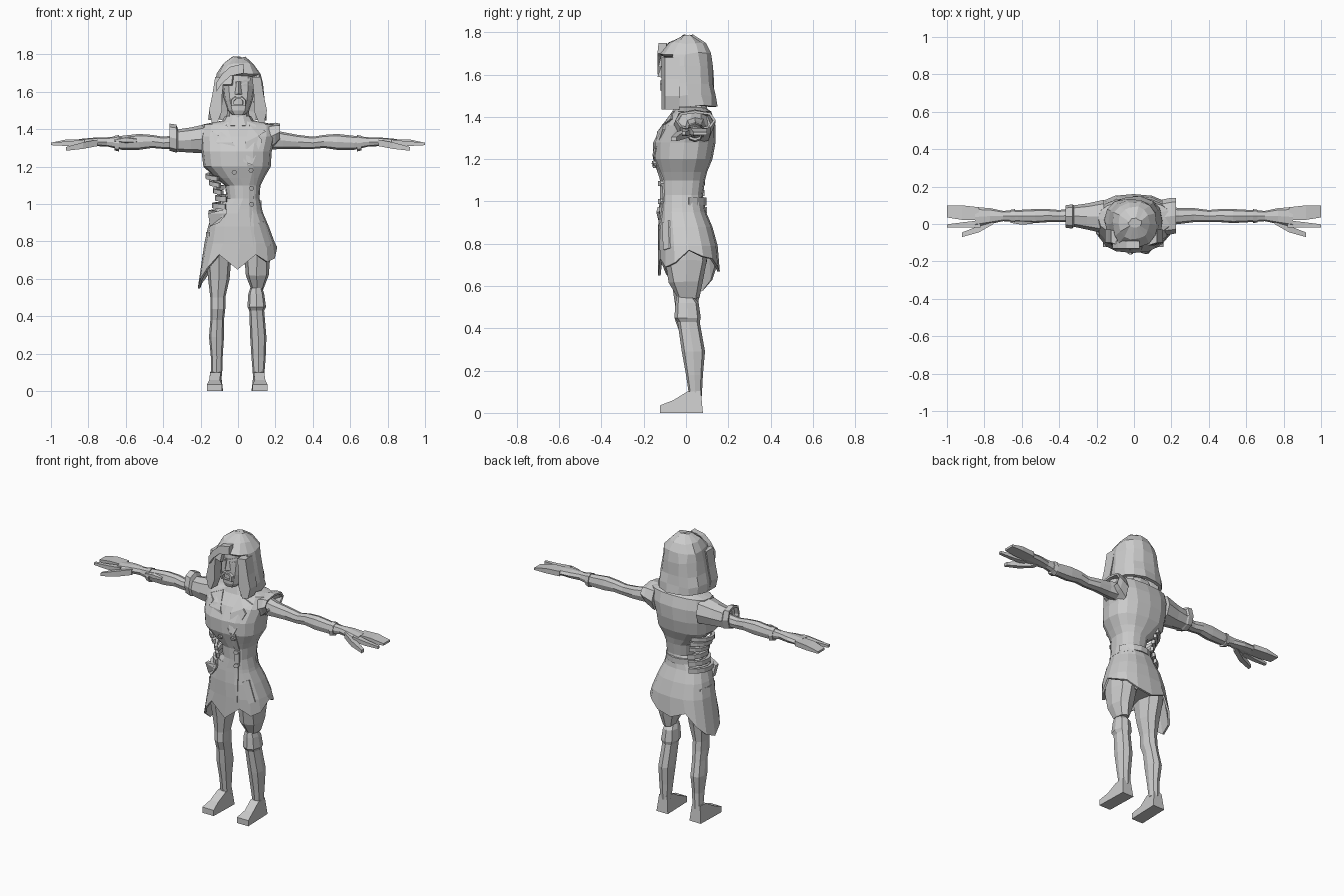
import bpy, bmesh, math, random
from mathutils import Vector
from mathutils.bvhtree import BVHTree

random.seed(4)
grey = bpy.data.materials.new("plain_grey")
grey.diffuse_color = (0.6, 0.6, 0.6, 1)


def add(name, bm, thickness=0):
    bmesh.ops.recalc_face_normals(bm, faces=bm.faces)
    me = bpy.data.meshes.new(name)
    bm.to_mesh(me)
    bm.free()
    me.materials.append(grey)
    ob = bpy.data.objects.new(name, me)
    bpy.context.collection.objects.link(ob)
    if thickness:
        mod = ob.modifiers.new("thickness", 'SOLIDIFY')
        mod.thickness, mod.offset = thickness, -1
    return ob


def skin(name, rings, cap0=True, cap1=True, thickness=0, keep=None, jitter=0):
    """Skin a list of equal point rings; keep(i, j) may leave holes."""
    bm = bmesh.new()
    rows = [[bm.verts.new(Vector(p) + Vector([random.uniform(-jitter, jitter) for _ in range(3)]))
             for p in r] for r in rings]
    n = len(rows[0])
    for i in range(len(rows) - 1):
        for j in range(n):
            if keep is None or keep(i, j):
                k = (j + 1) % n
                bm.faces.new((rows[i][j], rows[i][k], rows[i + 1][k], rows[i + 1][j]))
    if cap0:
        bm.faces.new(rows[0])
    if cap1:
        bm.faces.new(rows[-1])
    return add(name, bm, thickness)


def ring(axis, t, a0, a1, b0, b1, n=8, e=0.8):
    """Superellipse between bounds, across the z or x axis."""
    pts = []
    for j in range(n):
        th = 2 * math.pi * (j + (0.5 if n == 4 else 0)) / n
        c, s = math.cos(th), math.sin(th)
        u = math.copysign(abs(c) ** e, c) if abs(c) > 1e-6 else 0
        v = math.copysign(abs(s) ** e, s) if abs(s) > 1e-6 else 0
        a, b = (a0 + a1) / 2 + u * (a1 - a0) / 2, (b0 + b1) / 2 + v * (b1 - b0) / 2
        pts.append((a, b, t) if axis == 'z' else (t, a, b))
    return pts


def loft(name, axis, rows, n=8, e=0.8, sx=1, **kw):
    rings = [ring(axis, *r, n=n, e=e) for r in rows]
    return skin(name, [[(sx * x, y, z) for x, y, z in r] for r in rings], **kw)


def plate(name, target, pts, t=0.009):
    """Flat patch in x and z, laid on the front of a part."""
    bm = bmesh.new()
    tree = BVHTree.FromPolygons([v.co for v in target.data.vertices],
                                [p.vertices[:] for p in target.data.polygons])
    front, back = [], []
    for x, z in pts:
        hit = tree.ray_cast(Vector((x, -1, z)), Vector((0, 1, 0)))[0]
        y = hit.y if hit else -0.08
        front.append(bm.verts.new((x, y - t, z)))
        back.append(bm.verts.new((x, y + 0.01, z)))
    bm.faces.new(front)
    bm.faces.new(back)
    for i in range(len(pts)):
        k = (i + 1) % len(pts)
        bm.faces.new((front[i], front[k], back[k], back[i]))
    bmesh.ops.triangulate(bm, faces=[f for f in bm.faces if len(f.verts) > 4])
    return add(name, bm)


def band(name, cx, cy, z, rx, ry, a0, a1, h, t, drop=0, steps=6):
    """Curved strip around the body, angles in degrees from +x."""
    rings = []
    for i in range(steps + 1):
        a = math.radians(a0 + (a1 - a0) * i / steps)
        zz = z + drop * i / steps
        rings.append([(cx + (rx + d) * math.cos(a), cy + (ry + d) * math.sin(a), zz + q)
                      for d, q in ((0, -h), (t, -h), (t, h), (0, h))])
    return skin(name, rings)


# coat body, torn away at the waist on one side
coat = loft("coat_body", 'z', [
    (1.445, -.09, .09, -.05, .09), (1.425, -.19, .20, -.06, .12), (1.36, -.2, .2, -.115, .14),
    (1.28, -.195, .18, -.155, .14), (1.2, -.185, .175, -.155, .125), (1.14, -.12, .14, -.135, .1),
    (1.1, -.07, .12, -.122, .09), (1.03, -.06, .115, -.12, .08), (.97, -.12, .13, -.125, .09)], n=16)

# skirt with a ragged hem
hem = [.77, .74, .73, .69, .67, .71, .63, .58, .55, .60, .66, .73, .65, .73, .69, .71]
rows = [ring('z', *r, n=16) for r in [
    (1.0, -.1, .12, -.122, .085), (.95, -.135, .135, -.127, .095), (.88, -.16, .165, -.132, .125),
    (.79, -.18, .198, -.132, .15), (.7, -.215, .21, -.132, .16)]]
rows[-1] = [(x, y, hem[j]) for j, (x, y, z) in enumerate(rows[-1])]
skirt = skin("coat_skirt", rows, False, False, thickness=0.012)

# collar, lapels, front edge, pocket, buttons
loft("collar", 'z', [(1.42, -.1, .1, -.07, .11), (1.47, -.07, .07, -.05, .095)], n=10,
     cap0=False, cap1=False, thickness=0.012)
plate("lapel_a", coat, [(-.06, 1.425), (-.14, 1.39), (-.1, 1.365), (-.12, 1.33), (.055, 1.21), (-.03, 1.33)])
plate("lapel_b", coat, [(.06, 1.425), (.15, 1.39), (.11, 1.365), (.13, 1.34), (.075, 1.21), (.045, 1.22), (.04, 1.33)])
plate("front_edge_top", coat, [(.05, 1.21), (.085, 1.21), (.085, 1.1), (.085, 1.0), (.06, 1.0), (.06, 1.1)], .006)
plate("front_edge_low", skirt, [(.06, .99), (.08, .99), (.085, .88), (.085, .77), (.065, .77), (.065, .88)], .006)
plate("pocket_flap", skirt, [(.11, .9), (.135, .91), (.175, .78), (.15, .77)])
for i, (x, z) in enumerate([(.07, 1.18), (.073, 1.085), (.073, 1.0), (-.02, 1.17)]):
    plate(f"button_{i}", coat, [(x + .014 * math.cos(k * 1.047), z + .014 * math.sin(k * 1.047))
                                for k in range(6)], .016)
band("back_belt", .01, -.015, 1.0, .107, .1, 15, 150, .018, .012)

# exposed ribs and torn strips
for i, (z, r) in enumerate([(1.165, .125), (1.13, .105), (1.09, .085)]):
    band(f"rib_{i}", -.03, -.01, z, r, .105 - .005 * i, 120, 235, .012, .02, -.03)
for i, (z, r) in enumerate([(1.04, .07), (1.0, .085), (.96, .105)]):
    band(f"torn_strip_{i}", -.035, -.015, z, r, .095 + .006 * i, 115, 250, .014, .018, -.015)
plate("torn_flap", skirt, [(-.16, .95), (-.06, .975), (-.06, .95), (-.1, .9), (-.15, .88)], .02)

# neck and head
loft("neck", 'z', [(1.38, -.07, .07, -.05, .07), (1.53, -.055, .055, -.05, .06)])
face = loft("face", 'z', [
    (1.475, -.03, .035, -.1, -.03), (1.5, -.055, .06, -.11, .03), (1.56, -.075, .08, -.11, .07),
    (1.63, -.085, .09, -.108, .09), (1.72, -.08, .085, -.1, .09)], n=12, e=.75)
skin("nose", [[(-.008, -.105, 1.655), (.012, -.105, 1.655), (.002, -.112, 1.655)],
              [(-.018, -.105, 1.585), (.022, -.105, 1.585), (.002, -.135, 1.59)]])
mouth = [(-.035, 1.525), (-.035, 1.555), (-.018, 1.572), (.022, 1.572), (.04, 1.555), (.04, 1.525)]
skin("lips", [[(.002 + (x - .002) * k, y, 1.545 + (z - 1.545) * k) for x, z in mouth]
              for k, y in ((1.1, -.1), (1, -.122), (.65, -.122), (.6, -.1))], False, False)
for s in (-1, 1):
    plate(f"brow_{s}", face, [(.002 + s * x, z) for x, z in
                              ((.012, 1.655), (.065, 1.675), (.065, 1.66), (.015, 1.645))])
    plate(f"eye_{s}", face, [(.002 + s * x, z) for x, z in
                             ((.018, 1.635), (.04, 1.645), (.06, 1.638), (.04, 1.628))], .004)

# hair: a bob with an opening for the face
loft("hair", 'z', [
    (1.785, -.03, .04, -.02, .03), (1.75, -.08, .085, -.085, .09), (1.7, -.115, .12, -.12, .12),
    (1.64, -.125, .13, -.133, .13), (1.56, -.135, .138, -.13, .135), (1.5, -.155, .15, -.125, .142),
    (1.45, -.155, .15, -.11, .15)], n=14, e=.85, cap1=False, thickness=0.02, jitter=0.006,
     keep=lambda i, j: not (j in (8, 9, 10, 11, 12) and i >= (2 if j in (10, 11, 12) else 3)))
for s in (-1, 1):
    skin(f"hair_lock_{s}", [[(s * x0, -.115, z), (s * x1, -.1, z), (s * x1, -.03, z), (s * x0, -.05, z)]
                            for x0, x1, z in ((.075, .122, 1.68), (.085, .138, 1.58), (.085, .155, 1.5),
                                              (.11, .14, 1.435))])
skin("fringe", [[(x, -.1, z), (x, -.135, z), (x, -.13, z + .05), (x, -.09, z + .05)]
                for x, z in ((.03, 1.7), (-.04, 1.685), (-.085, 1.645), (-.115, 1.6))])

# arms and hands, both sides
for s in (-1, 1):
    side = "left" if s > 0 else "right"
    loft(f"{side}_arm", 'x', [
        (.15, -.01, .1, 1.29, 1.41), (.24, .0, .085, 1.295, 1.385), (.32, .01, .085, 1.295, 1.37),
        (.4, .01, .075, 1.295, 1.36), (.46, .01, .08, 1.3, 1.37), (.53, .005, .08, 1.29, 1.375),
        (.62, .01, .075, 1.29, 1.365), (.7, .015, .07, 1.308, 1.357), (.77, .0, .085, 1.31, 1.355),
        (.85, -.015, .09, 1.315, 1.348)], sx=s)
    loft(f"{side}_cuff", 'x', [(.635, .005, .08, 1.28, 1.37), (.66, .008, .076, 1.288, 1.365)], sx=s)
    loft(f"{side}_fingers", 'x', [(.83, .02, .09, 1.315, 1.347), (.92, .022, .1, 1.315, 1.345),
                                  (1.0, .035, .1, 1.315, 1.328)], n=4, e=.02, sx=s)
    loft(f"{side}_index", 'x', [(.82, -.018, .02, 1.315, 1.345), (.91, -.018, .01, 1.31, 1.335),
                                (1.0, -.02, -.002, 1.315, 1.33)], n=4, e=.02, sx=s)
    loft(f"{side}_thumb", 'x', [(.75, .0, .035, 1.31, 1.345), (.83, -.045, -.01, 1.295, 1.33),
                                (.92, -.07, -.045, 1.285, 1.305)], n=4, e=.02, sx=s)
loft("long_sleeve", 'x', [(.16, -.05, .13, 1.27, 1.43), (.25, -.03, .11, 1.275, 1.41),
                          (.32, -.015, .1, 1.28, 1.4), (.33, -.025, .105, 1.275, 1.425),
                          (.365, -.02, .1, 1.285, 1.43)], sx=-1, cap1=False, thickness=.012)
loft("short_sleeve", 'x', [(.15, -.06, .13, 1.27, 1.43), (.2, -.055, .14, 1.31, 1.435),
                           (.225, -.05, .14, 1.34, 1.43)], cap1=False, thickness=.012)
loft("arm_wound", 'x', [(.54, .0, .02, 1.33, 1.35), (.6, -.006, .02, 1.325, 1.36),
                        (.66, .005, .02, 1.335, 1.345)], n=5, sx=-1)

# hips and legs
loft("hips", 'z', [(.95, -.1, .1, -.1, .08), (.82, -.15, .15, -.11, .12), (.72, -.12, .12, -.08, .1)], n=10)
loft("whole_leg", 'z', [
    (.85, -.17, -.02, -.1, .1), (.72, -.17, -.035, -.09, .1), (.6, -.16, -.045, -.065, .07),
    (.5, -.148, -.068, -.05, .055), (.44, -.148, -.068, -.052, .06), (.38, -.148, -.075, -.03, .07),
    (.29, -.155, -.075, -.02, .09), (.18, -.145, -.082, .0, .075), (.08, -.145, -.085, .015, .075)])
loft("torn_thigh", 'z', [(.85, .02, .17, -.1, .1), (.72, .035, .17, -.1, .1),
                         (.62, .04, .165, -.08, .08), (.545, .07, .135, -.04, .06)], jitter=.004)
loft("knee_bone", 'z', [(.6, .08, .12, -.02, .035), (.5, .08, .12, -.02, .035)], n=6)
loft("torn_shin", 'z', [
    (.55, .065, .13, -.045, .035), (.52, .055, .14, -.05, .06), (.45, .05, .15, -.055, .07),
    (.43, .06, .14, -.04, .065), (.29, .065, .152, -.02, .09), (.18, .072, .148, .0, .08),
    (.08, .08, .14, .015, .075)])
for side, cx in (("right", -.12), ("left", .112)):
    out = math.copysign(.006, cx)
    prof = [(-.122, 0), (-.122, .036), (-.06, .06), (.005, .1), (.07, .105), (.08, 0)]
    skin(f"{side}_foot", [[(cx + out * (y < 0) + k * (.04 if z < .05 else .028), y, z) for y, z in prof]
                          for k in (-1, 1)])
